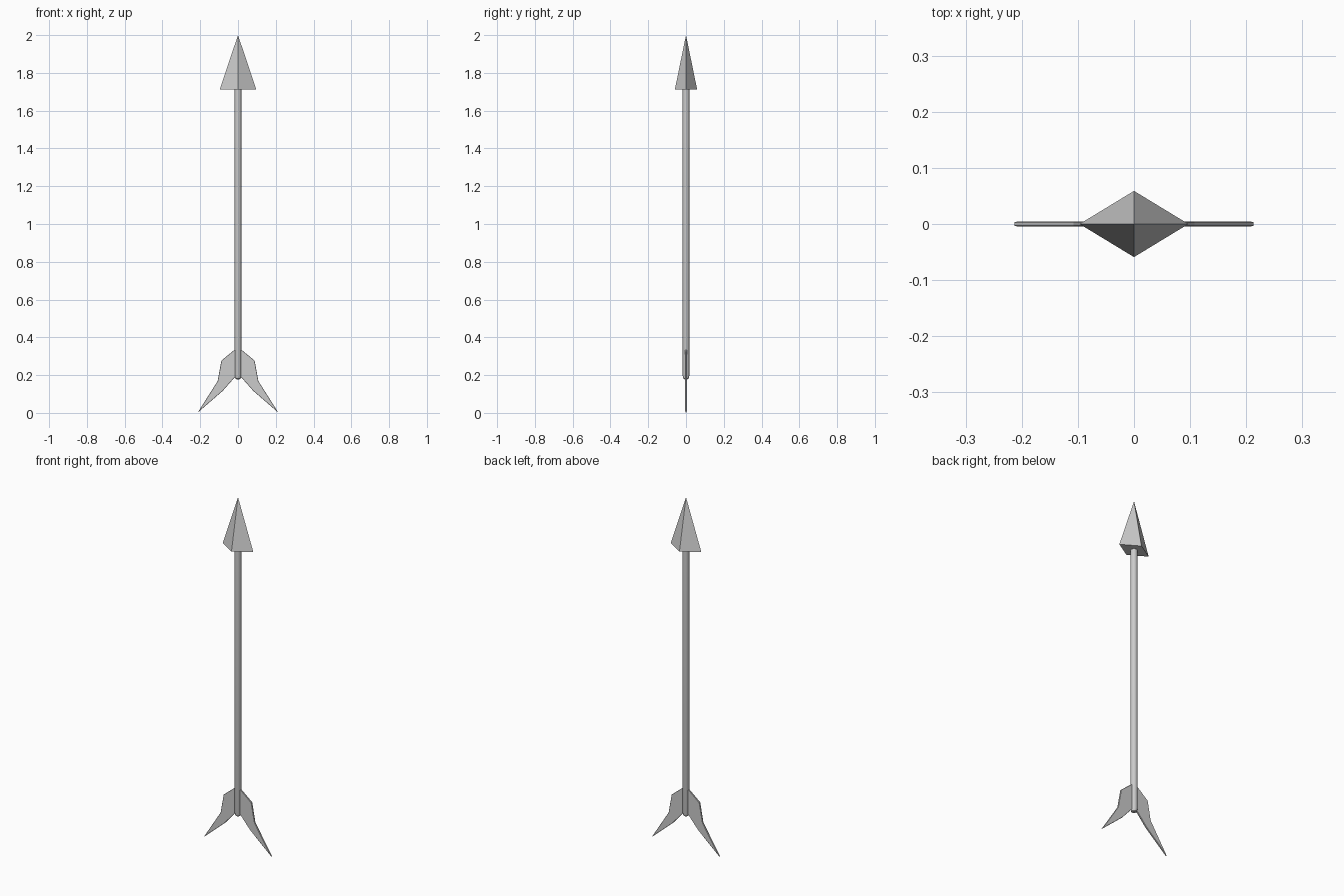
import bpy, bmesh, math

if "Cube" in bpy.data.objects:
    bpy.data.objects.remove(bpy.data.objects["Cube"])


def finish(name, bm, smooth=False):
    bmesh.ops.recalc_face_normals(bm, faces=bm.faces)
    mesh = bpy.data.meshes.new(name)
    bm.to_mesh(mesh)
    bm.free()
    for p in mesh.polygons:
        p.use_smooth = smooth
    obj = bpy.data.objects.new(name, mesh)
    bpy.context.collection.objects.link(obj)
    if smooth:
        mesh.set_sharp_from_angle(angle=math.radians(35))
    return obj


# arrowhead: flattened four-sided pyramid
bm = bmesh.new()
apex = bm.verts.new((0, 0, 2.0))
base = [bm.verts.new(p) for p in
        [(0.097, 0, 1.712), (0, 0.059, 1.712), (-0.097, 0, 1.712), (0, -0.059, 1.712)]]
bm.faces.new(base)
for i in range(4):
    bm.faces.new((base[i], base[(i + 1) % 4], apex))
finish("arrowhead", bm)

# shaft: round rod with a rounded tail end
bm = bmesh.new()
sides = 16
rings = [[bm.verts.new((r * math.cos(2 * math.pi * i / sides),
                        r * math.sin(2 * math.pi * i / sides), z)) for i in range(sides)]
         for r, z in [(0.009, 0.178), (0.014, 0.182), (0.018, 0.197), (0.018, 1.715)]]
for a, b in zip(rings, rings[1:]):
    for i in range(sides):
        j = (i + 1) % sides
        bm.faces.new((a[i], a[j], b[j], b[i]))
bm.faces.new(rings[0])
bm.faces.new(rings[-1])
finish("shaft", bm, smooth=True)

# tail fins: thin swept plates, mirrored left and right
profile = [(0.0, 0.335), (0.02, 0.333), (0.088, 0.277), (0.108, 0.168),
           (0.214, 0.001), (0.08, 0.117), (0.016, 0.19), (0.0, 0.195)]
for side, label in ((1, "right_fin"), (-1, "left_fin")):
    bm = bmesh.new()
    face = bm.faces.new([bm.verts.new((side * x, -0.0045, z)) for x, z in profile])
    extruded = bmesh.ops.extrude_face_region(bm, geom=[face])
    moved = [v for v in extruded["geom"] if isinstance(v, bmesh.types.BMVert)]
    bmesh.ops.translate(bm, verts=moved, vec=(0, 0.009, 0))
    fin = finish(label, bm)
    bevel = fin.modifiers.new("edge_bevel", 'BEVEL')
    bevel.width = 0.0015
    bevel.segments = 1
    bevel.limit_method = 'ANGLE'
    bevel.angle_limit = math.radians(60)
